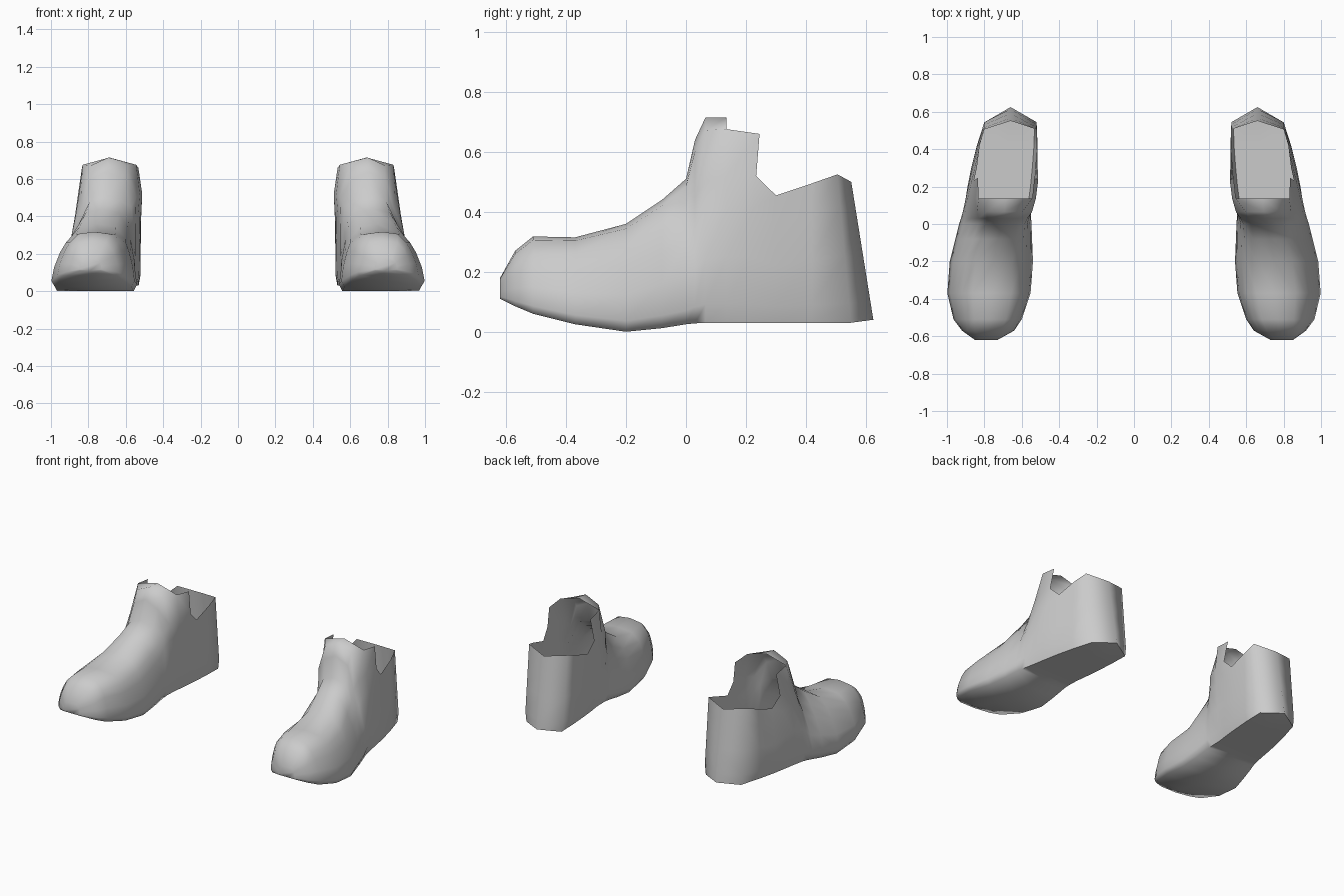
import bpy, bmesh

cube = bpy.data.objects.get("Cube")
if cube:
    bpy.data.objects.remove(cube, do_unlink=True)

grey = bpy.data.materials.new("plain grey")
grey.use_nodes = True
GREY = (0.6, 0.6, 0.6, 1)
grey.diffuse_color = GREY
grey.node_tree.nodes["Principled BSDF"].inputs["Base Color"].default_value = GREY

# Cross-sections from toe to heel:
# y, lean, inner x, outer x, bottom z, shoulder inner x, shoulder outer x, shoulder z, top z
SECTIONS = [
    (-.62, 0, .73, .85, .11, .74, .84, .165, .18),
    (-.57, 0, .64, .92, .085, .67, .89, .22, .27),
    (-.51, 0, .60, .965, .06, .64, .90, .26, .318),
    (-.37, 0, .553, .998, .025, .60, .92, .26, .315),
    (-.20, 0, .54, .985, .0, .60, .90, .28, .36),
    (-.08, 0, .545, .955, .012, .59, .86, .34, .44),
    (.00, 0, .548, .935, .025, .585, .835, .38, .51),
    (.03, 0, .55, .925, .028, .57, .83, .45, .64),
    (.065, 0, .55, .915, .03, .545, .84, .50, .715),
    (.135, 0, .548, .90, .03, .525, .85, .52, .715),
    (.195, .08, .54, .89, .03, .512, .855, .52, .695),
    (.30, 0, .53, .87, .03, .515, .84, .455, .50),
    (.42, 0, .522, .84, .03, .515, .825, .495, .53),
    (.55, -.09, .52, .80, .03, .52, .80, .525, .55),
    (.625, -.16, .66, .66, .04, .66, .66, .50, .53),
]
TONGUE_BACK = 9      # last section closed over the top
WING = 10            # section carrying the tongue's side wings


def side_points(sec, outer):
    """Points of one side, from the sole edge up to beside the top centre."""
    y, lean, xi, xo, zb, si, so, zs, zt = sec
    low, high = (xo, so) if outer else (xi, si)
    mid, top = (xi + xo) / 2, (si + so) / 2
    h = zs - zb
    fold = .12 if y > .1 else .35
    pts = [(mid + (low - mid) * .92, zb)]
    for blend, t in ((0, .13), (.2, .45), (.6, .78), (1, 1)):
        pts.append((low + (high - low) * blend, zb + h * t))
    pts.append((high + (top - high) * fold, zs + .8 * (zt - zs)))
    return pts


def ring(sec):
    """Closed loop: bottom centre, outer side up, top centre, inner side down."""
    y, lean, xi, xo, zb, si, so, zs, zt = sec
    pts = [((xi + xo) / 2, zb)] + side_points(sec, True)
    pts += [((si + so) / 2, zt)] + side_points(sec, False)[::-1]
    return [(x, y + lean * (z - zb), z) for x, z in pts]


def shoe(name, side):
    bm = bmesh.new()
    rings = [[bm.verts.new((side * x, y, z)) for x, y, z in ring(s)] for s in SECTIONS]
    n = len(rings[0])
    bm.faces.new(rings[0])                       # toe tip
    for i, (a, b) in enumerate(zip(rings, rings[1:])):
        for j in range(n):
            # leave the ankle opening free
            if i >= WING and 5 <= j <= 8:
                continue
            if i == TONGUE_BACK and j in (6, 7):
                continue
            k = (j + 1) % n
            bm.faces.new((a[j], a[k], b[k], b[j]))
    # weld the heel seam and drop unused points
    bmesh.ops.remove_doubles(bm, verts=bm.verts[:], dist=.0005)
    bmesh.ops.delete(bm, geom=[v for v in bm.verts if not v.link_faces], context='VERTS')
    bmesh.ops.recalc_face_normals(bm, faces=bm.faces[:])
    mesh = bpy.data.meshes.new(name)
    bm.to_mesh(mesh)
    bm.free()
    mesh.materials.append(grey)
    obj = bpy.data.objects.new(name, mesh)
    bpy.context.collection.objects.link(obj)
    bpy.ops.object.select_all(action='DESELECT')
    obj.select_set(True)
    bpy.context.view_layer.objects.active = obj
    bpy.ops.object.shade_smooth_by_angle(angle=1.3)


shoe("left_shoe", 1)
shoe("right_shoe", -1)
